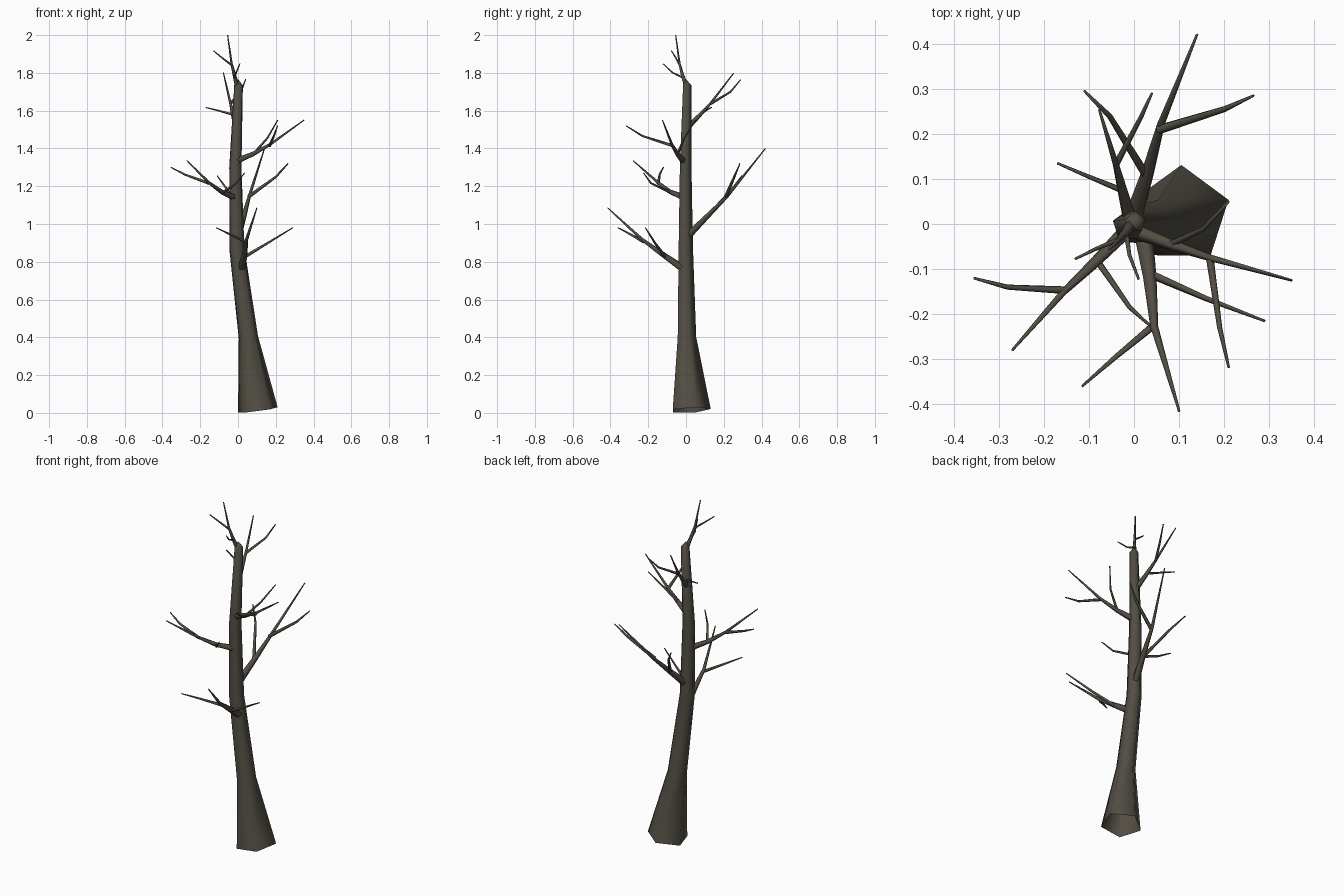
import bpy
import bmesh
import math
from mathutils import Vector

cube = bpy.data.objects.get("Cube")
if cube:
    bpy.data.objects.remove(cube, do_unlink=True)

bark = bpy.data.materials.new("dark_bark")
bark.use_nodes = True
bark_colour = (0.085, 0.076, 0.058, 1.0)
bark.diffuse_color = bark_colour
shader = bark.node_tree.nodes["Principled BSDF"]
shader.inputs["Base Color"].default_value = bark_colour
shader.inputs["Roughness"].default_value = 0.9


def tapered_limb(name, path, radii, sides=5, tip=None):
    """Sweep a polygon along a path; the start stays open, the end closes."""
    points = [Vector(p) for p in path]
    bm = bmesh.new()
    rings = []
    for i, point in enumerate(points):
        before = points[max(i - 1, 0)]
        after = points[min(i + 1, len(points) - 1)]
        along = (after - before).normalized()
        # Keep the section from twisting by using a fixed sideways reference
        reference = Vector((1, 0, 0)) if abs(along.x) < 0.8 else Vector((0, 1, 0))
        across = (reference - along * reference.dot(along)).normalized()
        upward = along.cross(across)
        ring = []
        for k in range(sides):
            angle = math.pi / 2 + math.tau * k / sides
            offset = across * math.cos(angle) + upward * math.sin(angle)
            ring.append(bm.verts.new(point + offset * radii[i]))
        rings.append(ring)
    for lower, upper in zip(rings, rings[1:]):
        for k in range(sides):
            n = (k + 1) % sides
            bm.faces.new((lower[k], lower[n], upper[n], upper[k]))
    if tip:
        apex = bm.verts.new(tip)
        for k in range(sides):
            bm.faces.new((rings[-1][k], rings[-1][(k + 1) % sides], apex))
    else:
        bm.faces.new(rings[-1])
    for face in bm.faces:
        face.smooth = True
    mesh = bpy.data.meshes.new(name)
    bm.to_mesh(mesh)
    bm.free()
    mesh.materials.append(bark)
    obj = bpy.data.objects.new(name, mesh)
    bpy.context.collection.objects.link(obj)
    return obj


def branch(name, path, thick, thin=0.003):
    """A limb that narrows evenly from thick to thin."""
    last = len(path) - 1
    radii = [thick + (thin - thick) * i / last for i in range(last + 1)]
    return tapered_limb(name, path, radii)


# Leaning trunk with a flared, open foot and a blunt broken top
tapered_limb(
    "trunk",
    [(0.105, 0.02, 0.015), (0.055, 0.0, 0.4), (-0.006, -0.005, 0.87),
     (-0.014, -0.005, 1.3), (0.003, 0.004, 1.735)],
    [0.111, 0.054, 0.042, 0.034, 0.024],
    tip=(0.0, 0.0, 1.767),
)

# Low branch reaching to the front
branch("low_front_branch", [(0.02, -0.02, 0.765), (0.035, -0.12, 0.835),
                            (0.045, -0.23, 0.915), (0.1, -0.415, 1.085)], 0.022)
branch("low_front_left_twig", [(0.035, -0.11, 0.825), (0.16, -0.165, 0.9),
                               (0.29, -0.215, 0.98)], 0.01)
branch("low_front_right_twig", [(0.045, -0.225, 0.905), (-0.04, -0.295, 0.945),
                                (-0.115, -0.36, 0.98)], 0.009)

# Long branch reaching to the back
branch("back_branch", [(0.0, 0.015, 0.945), (0.03, 0.11, 1.04),
                       (0.06, 0.22, 1.15), (0.14, 0.42, 1.4)], 0.021)
branch("back_left_twig", [(0.055, 0.21, 1.145), (0.2, 0.255, 1.25),
                          (0.265, 0.285, 1.32)], 0.011)
branch("back_right_twig", [(0.025, 0.11, 1.04), (-0.055, 0.24, 1.18),
                           (-0.11, 0.295, 1.255)], 0.01)

# Middle branch reaching to the front right
branch("right_branch", [(-0.015, -0.015, 1.14), (-0.085, -0.085, 1.17),
                        (-0.155, -0.15, 1.22), (-0.27, -0.28, 1.335)], 0.018)
branch("right_outer_twig", [(-0.15, -0.147, 1.215), (-0.28, -0.14, 1.262),
                            (-0.355, -0.12, 1.3)], 0.009)
branch("right_inner_twig", [(-0.08, -0.085, 1.168), (-0.01, -0.185, 1.215),
                            (0.035, -0.225, 1.27)], 0.008)

# Upper branch reaching to the left
branch("left_branch", [(0.0, -0.015, 1.335), (0.08, -0.045, 1.37),
                       (0.17, -0.075, 1.42), (0.35, -0.125, 1.55)], 0.018)
branch("left_front_twig", [(0.168, -0.075, 1.415), (0.19, -0.23, 1.465),
                           (0.21, -0.318, 1.52)], 0.009)
branch("left_back_twig", [(0.08, -0.045, 1.37), (0.155, -0.01, 1.455),
                          (0.21, 0.05, 1.55)], 0.008)

# Upper branch reaching to the back
branch("upper_back_branch", [(-0.01, 0.01, 1.515), (-0.025, 0.07, 1.575),
                             (-0.04, 0.13, 1.64), (-0.077, 0.253, 1.8)], 0.016)
branch("upper_back_left_twig", [(-0.04, 0.13, 1.637), (0.015, 0.235, 1.7),
                                (0.04, 0.29, 1.765)], 0.008)
branch("upper_back_right_twig", [(-0.027, 0.075, 1.58), (-0.1, 0.105, 1.6),
                                 (-0.17, 0.135, 1.617)], 0.007)

# Small crown twigs at the top
branch("crown_branch", [(-0.005, 0.0, 1.73), (-0.02, -0.02, 1.79),
                        (-0.034, -0.035, 1.85), (-0.055, -0.055, 2.0)], 0.013)
branch("crown_right_twig", [(-0.033, -0.033, 1.84), (-0.085, -0.055, 1.88),
                            (-0.13, -0.077, 1.917)], 0.006)
branch("crown_front_twig", [(-0.018, -0.017, 1.775), (-0.01, -0.07, 1.8),
                            (0.01, -0.122, 1.848)], 0.006)
